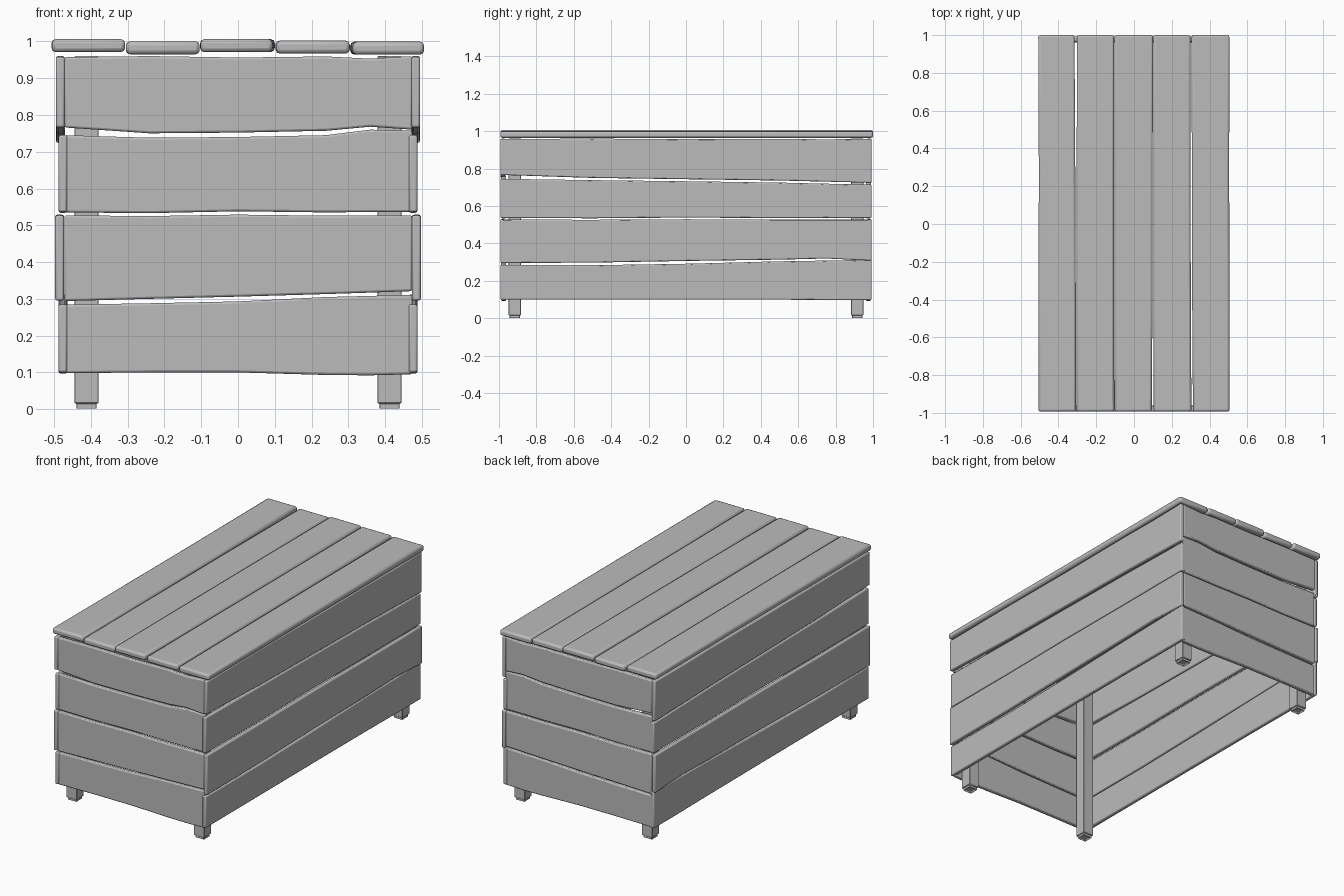
import bpy, bmesh, math

if "Cube" in bpy.data.objects:
    bpy.data.objects.remove(bpy.data.objects["Cube"])

grey = bpy.data.materials.new("plain grey")
grey.diffuse_color = (0.5, 0.5, 0.5, 1)
grey.use_nodes = True
grey.node_tree.nodes["Principled BSDF"].inputs["Base Color"].default_value = grey.diffuse_color


def finish(name, bm, bevel, segments=2):
    """Turn a bmesh into a bevelled, softly shaded object."""
    bmesh.ops.recalc_face_normals(bm, faces=bm.faces)
    mesh = bpy.data.meshes.new(name)
    bm.to_mesh(mesh)
    bm.free()
    mesh.materials.append(grey)
    ob = bpy.data.objects.new(name, mesh)
    bpy.context.collection.objects.link(ob)
    mod = ob.modifiers.new("rounded edges", 'BEVEL')
    mod.width, mod.segments = bevel, segments
    mod.limit_method, mod.angle_limit = 'ANGLE', math.radians(40)
    bpy.ops.object.select_all(action='DESELECT')
    ob.select_set(True)
    bpy.context.view_layer.objects.active = ob
    bpy.ops.object.shade_smooth_by_angle(angle=math.radians(40))
    return ob


def plank(name, stations, low, high, d0, d1, place, bevel):
    """Board with uneven edges: outline along its length, given a thickness."""
    bm = bmesh.new()
    rings = []
    for s, a, b in zip(stations, low, high):
        rings.append([bm.verts.new(place(s, w, d))
                      for w, d in ((a, d0), (b, d0), (b, d1), (a, d1))])
    for p, q in zip(rings, rings[1:]):
        for i in range(4):
            j = (i + 1) % 4
            bm.faces.new((p[i], p[j], q[j], q[i]))
    bm.faces.new(rings[0])
    bm.faces.new(rings[-1][::-1])
    return finish(name, bm, bevel)


# Wall boards, bottom row first: (low edge, high edge, outward offset)
END_X = (-0.472, -0.24, 0, 0.24, 0.36, 0.474)
END_ROWS = [
    ((.098, .100, .100, .093, .092, .095), (.284, .288, .293, .305, .308, .311), 0),
    ((.294, .300, .306, .313, .317, .321), (.527, .525, .529, .526, .527, .527), .004),
    ((.535, .533, .538, .535, .536, .536), (.745, .738, .740, .745, .760, .757), 0),
    ((.766, .750, .752, .757, .768, .760), (.957, .960, .956, .959, .953, .960), .004),
]
SIDE_Y = (-0.993, -0.5, 0, 0.5, 0.75, 0.992)
SIDE_ROWS = [
    ((.100, .100, .100, .099, .097, .097), (.285, .283, .291, .304, .308, .312), 0),
    ((.295, .297, .306, .313, .319, .308), (.527, .526, .529, .527, .527, .527), .009),
    ((.536, .534, .538, .535, .536, .536), (.745, .738, .732, .725, .719, .714), 0),
    ((.766, .750, .743, .736, .730, .724), (.958, .960, .957, .959, .956, .959), .007),
]
for row, (low, high, out) in enumerate(END_ROWS, 1):
    for side, label in ((-1, "front"), (1, "back")):
        plank(f"{label}_board_{row}", END_X, low, high, 0.962 + out, 0.988 + out,
              lambda s, w, d, k=side: (s, k * d, w), 0.006)
for row, (low, high, out) in enumerate(SIDE_ROWS, 1):
    for side, label in ((-1, "left"), (1, "right")):
        plank(f"{label}_board_{row}", SIDE_Y, low, high, 0.464 + out, 0.488 + out,
              lambda s, w, d, k=side: (k * d, s, w), 0.006)

# Lid boards: (left edge, right edge, underside) along the length
LID_Y = (-0.993, -0.4, 0.3, 1.0)
LID = [
    ((-.506, -.505, -.504, -.507), (-.307, -.308, -.311, -.315), .971),
    ((-.304, -.305, -.304, -.301), (-.104, -.106, -.106, -.106), .965),
    ((-.102, -.103, -.103, -.102), (.094, .098, .099, .100), .971),
    ((.104, .102, .102, .102), (.304, .301, .299, .298), .967),
    ((.312, .308, .306, .305), (.506, .505, .504, .505), .964),
]
for n, (left, right, z) in enumerate(LID, 1):
    plank(f"lid_board_{n}", LID_Y, left, right, z, z + 0.035,
          lambda s, w, d: (w, s, d), 0.011)

# Corner posts with a narrower hollow foot
for sx in (-1, 1):
    for sy in (-1, 1):
        bm = bmesh.new()
        bmesh.ops.create_cube(bm, size=1)
        for v in bm.verts:
            v.co = (sx * 0.412 + v.co.x * 0.066, sy * 0.915 + v.co.y * 0.066,
                    0.96 if v.co.z > 0 else 0.016)
        foot = min(bm.faces, key=lambda f: f.calc_center_median().z)
        bmesh.ops.inset_region(bm, faces=[foot], thickness=0.008)
        foot = bmesh.ops.extrude_discrete_faces(bm, faces=[foot])["faces"][0]
        for v in foot.verts:
            v.co.z = 0
        bmesh.ops.inset_region(bm, faces=[foot], thickness=0.008)
        for v in foot.verts:
            v.co.z = 0.01
        finish(f"{'front' if sy < 0 else 'back'}_{'left' if sx < 0 else 'right'}_post",
               bm, 0.002, 1)
